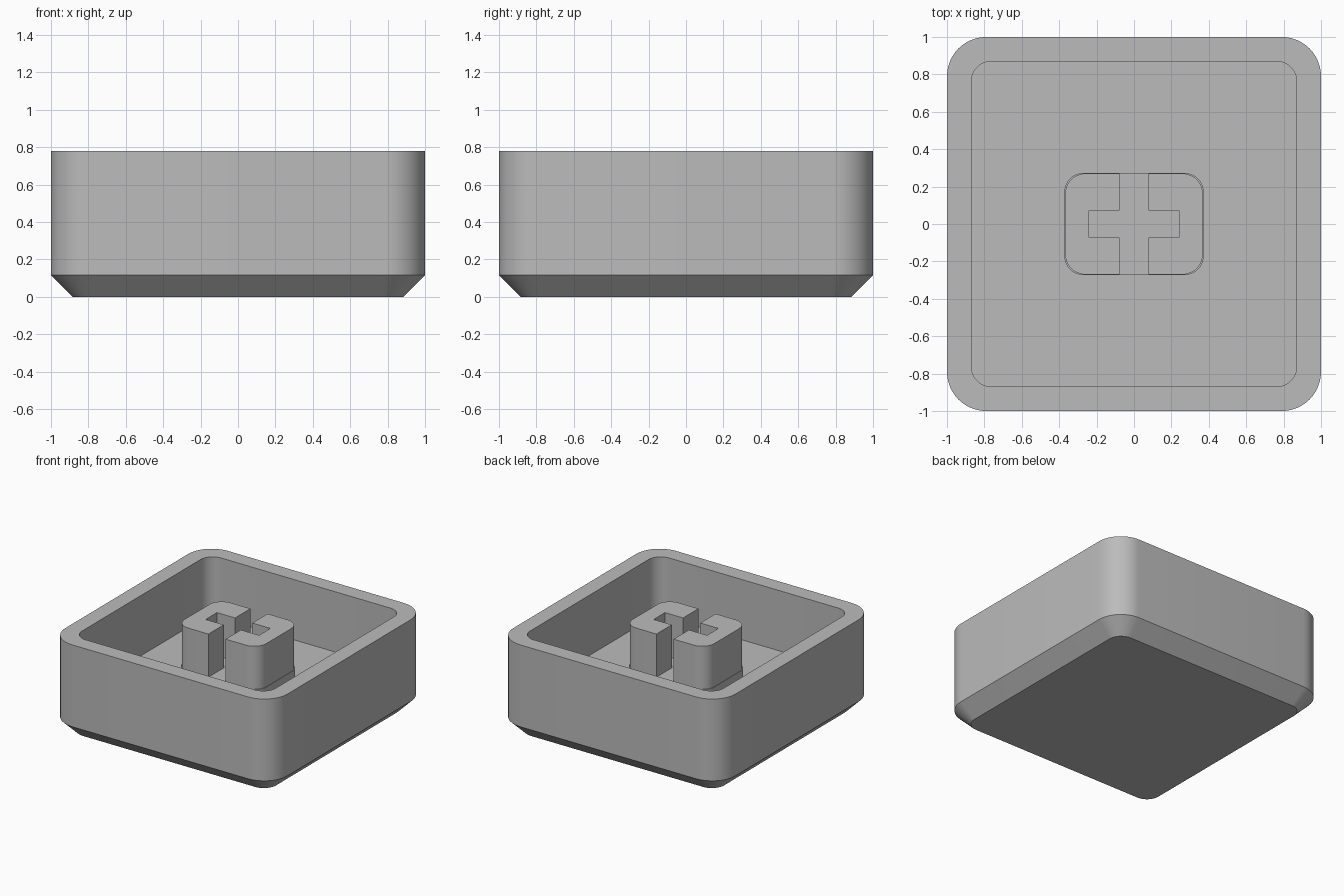
import bpy, bmesh, math

if "Cube" in bpy.data.objects:
    bpy.data.objects.remove(bpy.data.objects["Cube"])

HEIGHT, FLOOR, STEP = 0.78, 0.29, 0.43

grey = bpy.data.materials.new("plain grey")
grey.diffuse_color = (0.5, 0.5, 0.5, 1)
grey.use_nodes = True
grey.node_tree.nodes["Principled BSDF"].inputs["Base Color"].default_value = grey.diffuse_color


def arc(cx, cy, r, start, steps=12):
    """Quarter arc, counter-clockwise from the start angle in degrees."""
    return [(cx + r * math.cos(math.radians(start + 90 * i / steps)),
             cy + r * math.sin(math.radians(start + 90 * i / steps)))
            for i in range(steps + 1)]


def rounded(hx, hy, r):
    """Rounded rectangle outline from half sizes."""
    pts = []
    for sx, sy, a in ((1, 1, 0), (-1, 1, 90), (-1, -1, 180), (1, -1, 270)):
        pts += arc(sx * (hx - r), sy * (hy - r), r, a)
    return pts


def loft(name, rings):
    """Join (outline, z) rings with walls and cap both ends."""
    bm = bmesh.new()
    loops = [[bm.verts.new((x, y, z)) for x, y in pts] for pts, z in rings]
    for a, b in zip(loops, loops[1:]):
        for i in range(len(a)):
            j = (i + 1) % len(a)
            bm.faces.new((a[i], a[j], b[j], b[i]))
    bm.faces.new(loops[0][::-1])
    bm.faces.new(loops[-1])
    bmesh.ops.recalc_face_normals(bm, faces=bm.faces)
    mesh = bpy.data.meshes.new(name)
    bm.to_mesh(mesh)
    bm.free()
    mesh.materials.append(grey)
    ob = bpy.data.objects.new(name, mesh)
    bpy.context.collection.objects.link(ob)
    bpy.ops.object.select_all(action='DESELECT')
    ob.select_set(True)
    bpy.context.view_layer.objects.active = ob
    bpy.ops.object.shade_smooth_by_angle(angle=math.radians(25))
    return ob


# Hollow shell: chamfered underside, outer wall, rim, inner wall, floor
loft("shell", [
    (rounded(0.885, 0.885, 0.11), 0),
    (rounded(1, 1, 0.21), 0.115),
    (rounded(1, 1, 0.21), HEIGHT),
    (rounded(0.87, 0.87, 0.11), HEIGHT),
    (rounded(0.87, 0.87, 0.11), FLOOR),
])

# Solid foot under the stem
loft("stem_base", [(rounded(0.372, 0.272, 0.10), FLOOR - 0.01),
                   (rounded(0.372, 0.272, 0.10), STEP)])

# Two stem halves, notched so they leave a cross-shaped socket
half = ([(0.077, -0.27)] + arc(0.258, -0.16, 0.11, 270) + arc(0.258, 0.16, 0.11, 0)
        + [(0.077, 0.27), (0.077, 0.073), (0.24, 0.073), (0.24, -0.073), (0.077, -0.073)])
for side, sx in (("right", 1), ("left", -1)):
    outline = [(sx * x, y) for x, y in half][::sx]
    loft("stem_half_" + side, [(outline, STEP - 0.01), (outline, HEIGHT)])
